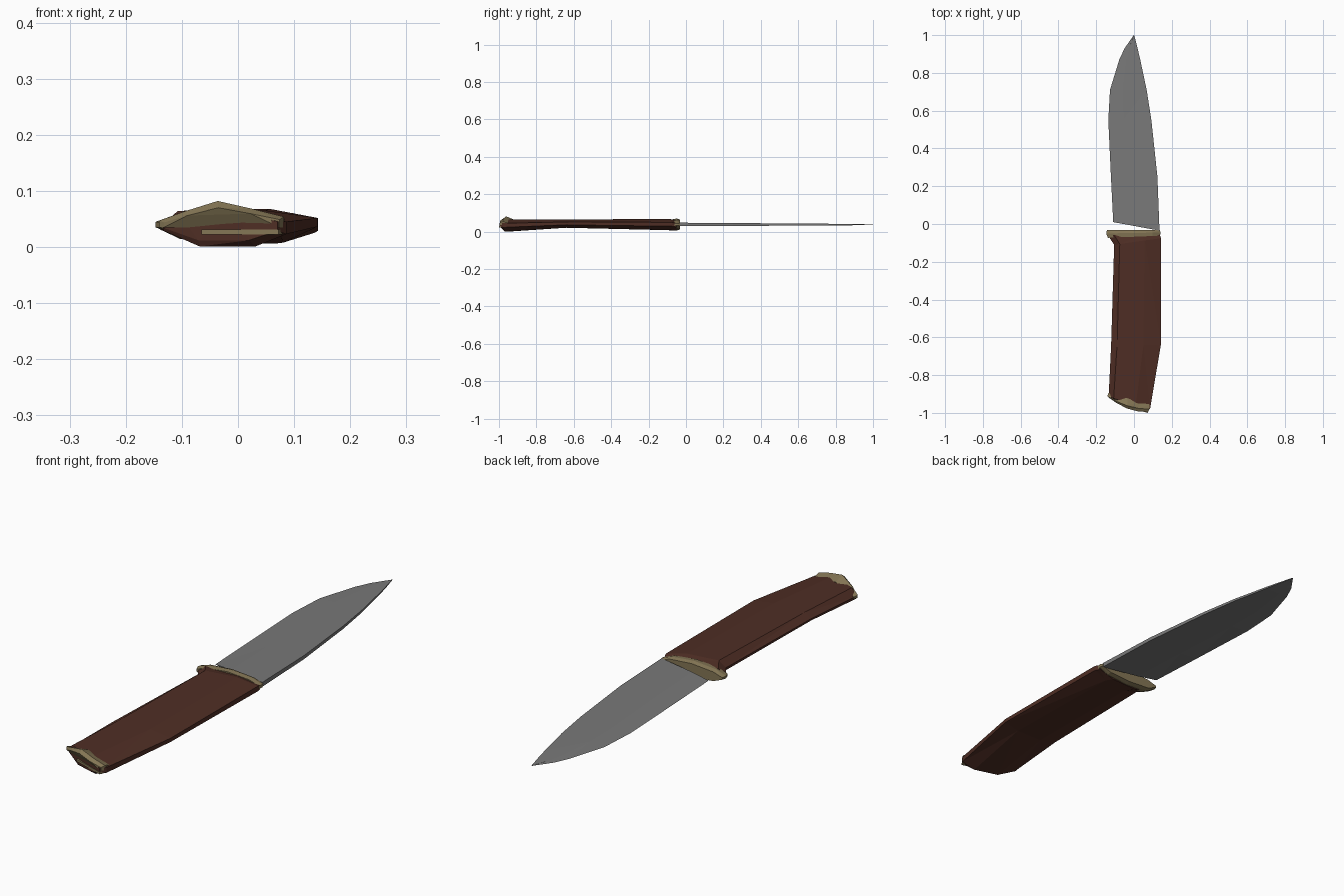
import bpy, bmesh


def material(name, r, g, b):
    m = bpy.data.materials.new(name)
    m.diffuse_color = (r, g, b, 1)
    return m


STEEL = material("steel grey", 0.19, 0.19, 0.19)
WOOD = material("dark wood brown", 0.078, 0.027, 0.018)
BRASS = material("aged brass", 0.23, 0.18, 0.09)


def loft(name, mat, template, sections):
    """Skin a (u, v) ring through slanted sections along y.
    Section: y at left, y at right, x left, x right, z low, z high, bulge in y."""
    bm = bmesh.new()
    rings = []
    for yl, yr, xl, xr, zb, zt, bulge in sections:
        rings.append([bm.verts.new((xl + (xr - xl) * u,
                                    yl + (yr - yl) * u + bulge * 4 * u * (1 - u),
                                    zb + (zt - zb) * v)) for u, v in template])
    n = len(template)
    for a, b in zip(rings, rings[1:]):
        for i in range(n):
            j = (i + 1) % n
            bm.faces.new((a[i], a[j], b[j], b[i]))
    bm.faces.new(rings[0])
    bm.faces.new(rings[-1][::-1])
    bmesh.ops.remove_doubles(bm, verts=bm.verts, dist=0.00005)
    bmesh.ops.triangulate(bm, faces=[f for f in bm.faces if len(f.verts) > 3])
    bmesh.ops.recalc_face_normals(bm, faces=bm.faces)
    me = bpy.data.meshes.new(name)
    bm.to_mesh(me)
    bm.free()
    me.materials.append(mat)
    ob = bpy.data.objects.new(name, me)
    bpy.context.collection.objects.link(ob)
    return ob


# Blade: sharp edge on the left, thick spine on the right
wedge = [(0, .5), (.35, .85), (1, 1), (1, 0), (.35, .15)]
loft("blade", STEEL, wedge, [
    (.01, -.035, -.110, .135, .030, .048, 0),
    (.25, .25, -.122, .124, .031, .046, 0),
    (.55, .55, -.136, .092, .032, .044, 0),
    (.71, .71, -.127, .067, .033, .043, 0),
    (.87, .87, -.078, .033, .034, .041, 0),
    (.93, .93, -.050, .019, .035, .040, 0),
    (1.0, 1.0, -.001, .001, .037, .039, 0)])

# Handle: faceted grip, flared at the guard, slanted at the butt
grip = [(0, .45), (0, .62), (.12, 1), (.65, 1), (1, .7), (1, .35), (.75, 0), (.3, 0)]
loft("handle", WOOD, grip, [
    (-.06, -.05, -.138, .135, .006, .060, 0),
    (-.11, -.075, -.105, .143, .008, .068, 0),
    (-.64, -.64, -.121, .142, .021, .065, 0),
    (-.91, -.975, -.134, .086, .001, .064, -.012),
    (-.915, -.998, -.131, .070, .012, .060, -.005)])

# Guard: thin lens-shaped collar
lens = [(0, .45), (0, .6), (.15, .85), (.5, 1), (.85, .85), (1, .6), (1, .4),
        (.85, .12), (.5, 0), (.15, .12)]
loft("guard", BRASS, lens, [
    (-.032, -.032, -.143, .137, .012, .064, 0),
    (-.050, -.045, -.147, .141, .007, .070, 0),
    (-.073, -.062, -.138, .138, .007, .068, 0)])

# Pommel: peaked cap over the upper half of the butt
peak = [(0, 0), (0, .25), (.2, .6), (.47, 1), (.75, .7), (1, .4), (1, 0)]
loft("pommel", BRASS, peak, [
    (-.895, -.955, -.136, .083, .035, .066, 0),
    (-.912, -.980, -.141, .082, .035, .082, -.018),
    (-.920, -.995, -.132, .074, .035, .070, -.022)])

# Narrow trim strip under the pommel
loft("pommel_trim", BRASS, [(0, 0), (0, 1), (1, 1), (1, 0)], [
    (-.93, -.97, -.065, .083, .022, .031, -.01),
    (-.955, -1.0, -.065, .072, .022, .031, -.01)])
